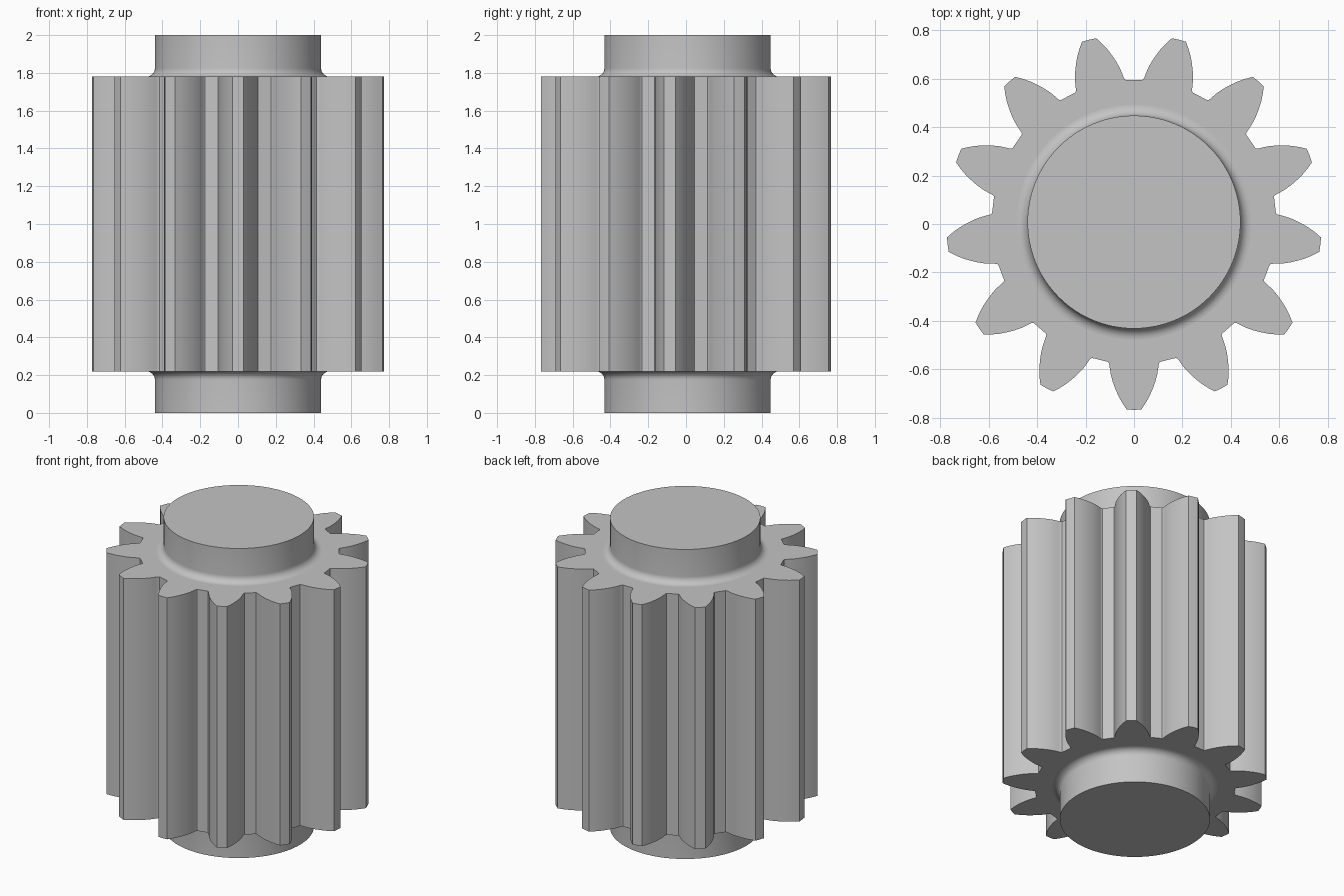
import bpy, bmesh, math

cube = bpy.data.objects.get("Cube")
if cube:
    bpy.data.objects.remove(cube, do_unlink=True)

TEETH = 13
CENTRE_Y = 0.008
FACE_LOW, FACE_HIGH = 0.22, 1.78
SHAFT_R, FILLET = 0.44, 0.045

steel = bpy.data.materials.new("Steel grey")
steel.use_nodes = True
COLOUR = (0.55, 0.55, 0.55, 1)
steel.diffuse_color = COLOUR
steel.node_tree.nodes["Principled BSDF"].inputs["Base Color"].default_value = COLOUR


def finish(name, bm, angle):
    """Turn a bmesh into a smooth-shaded object with sharp edges kept."""
    bmesh.ops.recalc_face_normals(bm, faces=bm.faces)
    mesh = bpy.data.meshes.new(name)
    bm.to_mesh(mesh)
    bm.free()
    mesh.materials.append(steel)
    obj = bpy.data.objects.new(name, mesh)
    bpy.context.collection.objects.link(obj)
    obj.location.y = CENTRE_Y
    bpy.ops.object.select_all(action='DESELECT')
    obj.select_set(True)
    bpy.context.view_layer.objects.active = obj
    bpy.ops.object.shade_smooth_by_angle(angle=math.radians(angle))
    return obj


# Toothed body: half a tooth as (distance along tooth, half width), root to tip
half_tooth = [(0.578, 0.107), (0.583, 0.1035), (0.592, 0.1015), (0.605, 0.100),
              (0.63, 0.096), (0.66, 0.088), (0.69, 0.077), (0.72, 0.064),
              (0.75, 0.047), (0.775, 0.030)]
tooth = [(r, -w) for r, w in half_tooth] + [(0.776, 0)] + [(r, w) for r, w in reversed(half_tooth)]

bm = bmesh.new()
outline = []
for i in range(TEETH):
    a = -math.pi / 2 + i * math.tau / TEETH
    c, s = math.cos(a), math.sin(a)
    outline += [bm.verts.new((r * c - w * s, r * s + w * c, FACE_LOW)) for r, w in tooth]
bottom = bm.faces.new(outline)
top = bmesh.ops.extrude_face_region(bm, geom=[bottom], use_keep_orig=True)
bmesh.ops.translate(bm, vec=(0, 0, FACE_HIGH - FACE_LOW),
                    verts=[g for g in top["geom"] if isinstance(g, bmesh.types.BMVert)])
finish("gear_body", bm, 28)

# Shaft: turned profile with a rounded fillet where it meets each gear face
lower = [(SHAFT_R, 0)]
for k in range(9):
    t = k / 8 * math.pi / 2
    lower.append((SHAFT_R + FILLET * (1 - math.cos(t)), FACE_LOW - FILLET * (1 - math.sin(t))))
profile = lower + [(r, 2 - z) for r, z in reversed(lower)]

SIDES = 96
bm = bmesh.new()
rings = [[bm.verts.new((r * math.cos(j * math.tau / SIDES), r * math.sin(j * math.tau / SIDES), z))
          for j in range(SIDES)] for r, z in profile]
for a, b in zip(rings, rings[1:]):
    for j in range(SIDES):
        n = (j + 1) % SIDES
        bm.faces.new((a[j], a[n], b[n], b[j]))
bm.faces.new(rings[0])
bm.faces.new(rings[-1])
finish("shaft", bm, 35)
